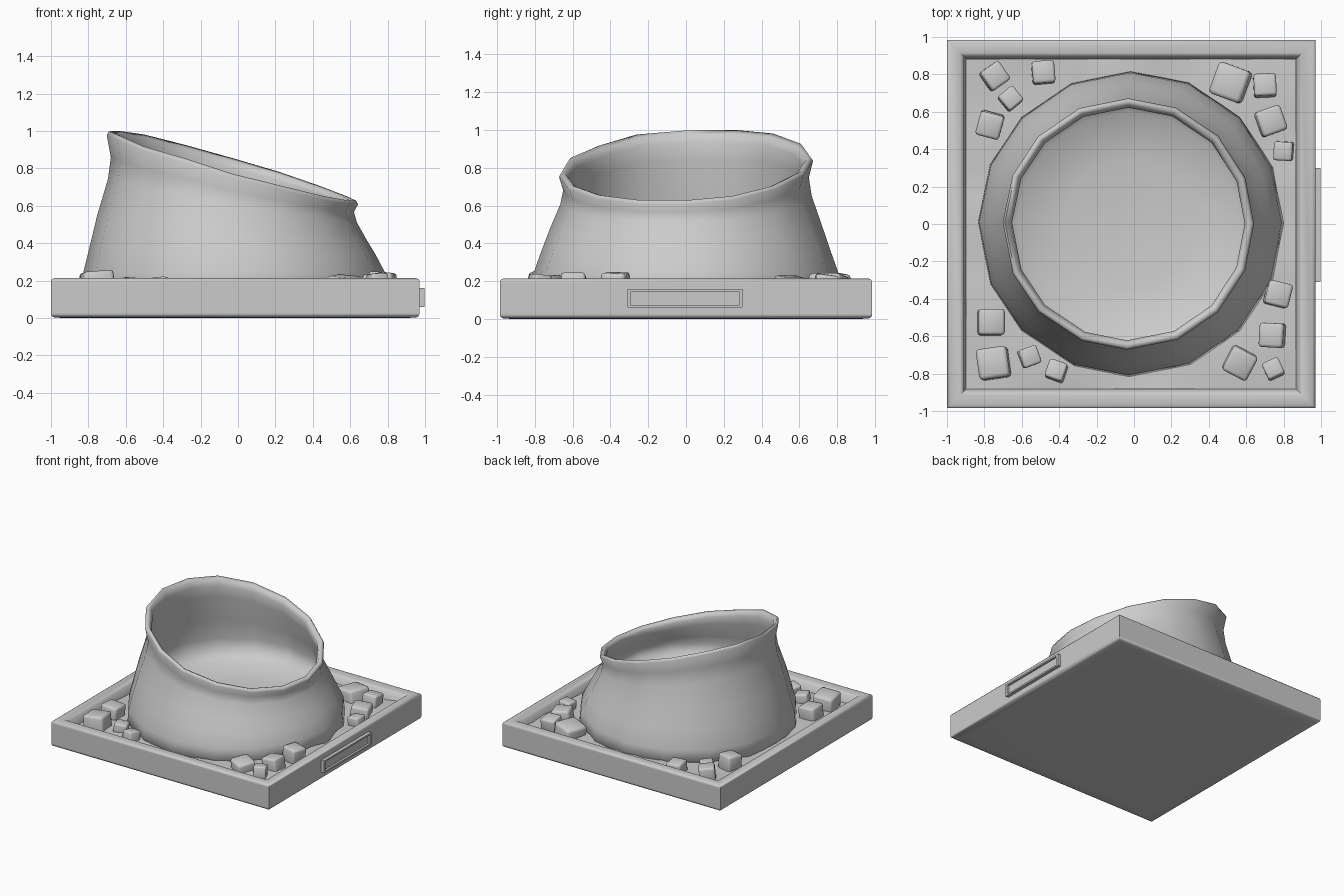
import bpy, bmesh, math, random
from mathutils import Matrix

if "Cube" in bpy.data.objects:
    bpy.data.objects.remove(bpy.data.objects["Cube"])

random.seed(4)


def finish(name, bm, angle=None):
    bmesh.ops.recalc_face_normals(bm, faces=bm.faces)
    me = bpy.data.meshes.new(name)
    bm.to_mesh(me)
    bm.free()
    ob = bpy.data.objects.new(name, me)
    bpy.context.collection.objects.link(ob)
    if angle:
        bpy.ops.object.select_all(action='DESELECT')
        bpy.context.view_layer.objects.active = ob
        ob.select_set(True)
        bpy.ops.object.shade_smooth_by_angle(angle=math.radians(angle))
    return ob


def loft(bm, rings):
    rows = [[bm.verts.new(p) for p in ring] for ring in rings]
    for a, b in zip(rows, rows[1:]):
        n = len(a)
        for i in range(n):
            j = (i + 1) % n
            bm.faces.new((a[i], a[j], b[j], b[i]))
    return rows


# square tray: half-width and height profile, lofted from the underside to the recess
CX = -0.015
profile = [(0.90, 0.0), (0.965, 0.003), (0.98, 0.01), (0.985, 0.022), (0.985, 0.03),
           (0.985, 0.19), (0.985, 0.198), (0.98, 0.208), (0.968, 0.214),
           (0.915, 0.212), (0.895, 0.195), (0.88, 0.12)]
bm = bmesh.new()
rows = loft(bm, [[(CX + sx * h, sy * h, z) for sx, sy in ((-1, -1), (1, -1), (1, 1), (-1, 1))]
                 for h, z in profile])
bm.faces.new(rows[0])
bm.faces.new(rows[-1])
finish("tray", bm, 45)

# uneven soil in the tray
bm = bmesh.new()
bmesh.ops.create_grid(bm, x_segments=12, y_segments=12, size=0.882)
for v in bm.verts:
    v.co.x += CX
    v.co.z = 0.14 + random.uniform(-0.012, 0.018)
finish("soil", bm, 60)

# tilted pot: radius, centre x, centre height, slope in x, slope in y
pot = [(0.82, -0.015, 0.10, 0, 0), (0.808, -0.02, 0.24, 0, 0),
       (0.765, -0.028, 0.36, -0.03, 0), (0.722, -0.032, 0.48, -0.09, 0.01),
       (0.665, -0.03, 0.63, -0.18, 0.03), (0.65, -0.03, 0.715, -0.23, 0.05),
       (0.672, -0.03, 0.795, -0.28, 0.06), (0.66, -0.03, 0.815, -0.285, 0.06),
       (0.635, -0.03, 0.803, -0.28, 0.06), (0.622, -0.03, 0.77, -0.27, 0.055),
       (0.63, -0.03, 0.70, -0.23, 0.05), (0.665, -0.03, 0.55, -0.12, 0.03),
       (0.69, -0.03, 0.44, -0.03, 0), (0.68, -0.03, 0.36, 0, 0),
       (0.60, -0.03, 0.305, 0, 0), (0.35, -0.03, 0.265, 0, 0)]
N = 16
wobble = [random.uniform(-0.005, 0.005) for _ in range(N)]
rings = []
for r, cx, z, tx, ty in pot:
    ring = []
    for i in range(N):
        a = 2 * math.pi * i / N + wobble[i] * 3
        x, y = r * math.cos(a), r * math.sin(a)
        ring.append((cx + x, y, z + tx * x + ty * y + wobble[i] * (z > 0.6)))
    rings.append(ring)
bm = bmesh.new()
rows = loft(bm, rings)
centre = bm.verts.new((-0.03, 0, 0.255))
for i in range(N):
    bm.faces.new((rows[-1][i], rows[-1][(i + 1) % N], centre))
bm.faces.new(rows[0])
finish("pot", bm, 100)

# plaque on the right side: raised border with a sunken panel
bm = bmesh.new()
rows = loft(bm, [[(x, -0.005 + sy * hy, 0.11 + sz * hz)
                  for sy, sz in ((-1, -1), (1, -1), (1, 1), (-1, 1))]
                 for x, hy, hz in ((0.96, 0.305, 0.05), (0.997, 0.305, 0.05),
                                   (0.997, 0.285, 0.037), (0.98, 0.285, 0.037))])
bm.faces.new(rows[0])
bm.faces.new(rows[-1])
finish("plaque", bm)

# loose stones: x, y, size, turn in degrees, top height
stones = [(-.745, .79, .12, 35, .24), (-.485, .81, .12, 5, .215), (-.66, .67, .10, 40, .21),
          (-.77, .53, .13, -15, .245), (.52, .755, .18, -20, .235), (.70, .74, .12, 3, .235),
          (.73, .55, .14, 20, .225), (.80, .39, .10, -3, .21), (.77, -.375, .13, -14, .245),
          (.74, -.595, .13, -3, .24), (.565, -.74, .145, -28, .225), (.745, -.775, .095, 25, .235),
          (-.765, -.525, .14, 0, .24), (-.75, -.745, .165, 8, .25), (-.56, -.71, .10, 20, .215),
          (-.415, -.785, .10, -20, .215)]
for k, (x, y, s, turn, top) in enumerate(stones):
    bm = bmesh.new()
    bmesh.ops.create_cube(bm, size=s)
    bmesh.ops.bevel(bm, geom=bm.edges[:], offset=s * 0.12, segments=2, profile=0.5, affect='EDGES')
    tilt = Matrix.Rotation(random.uniform(-.14, .14), 4, 'X') @ Matrix.Rotation(random.uniform(-.14, .14), 4, 'Y')
    m = Matrix.Translation((x, y, top - s * 0.5)) @ Matrix.Rotation(math.radians(turn), 4, 'Z') @ tilt
    bmesh.ops.transform(bm, matrix=m, verts=bm.verts)
    finish("stone_%02d" % (k + 1), bm, 70)
